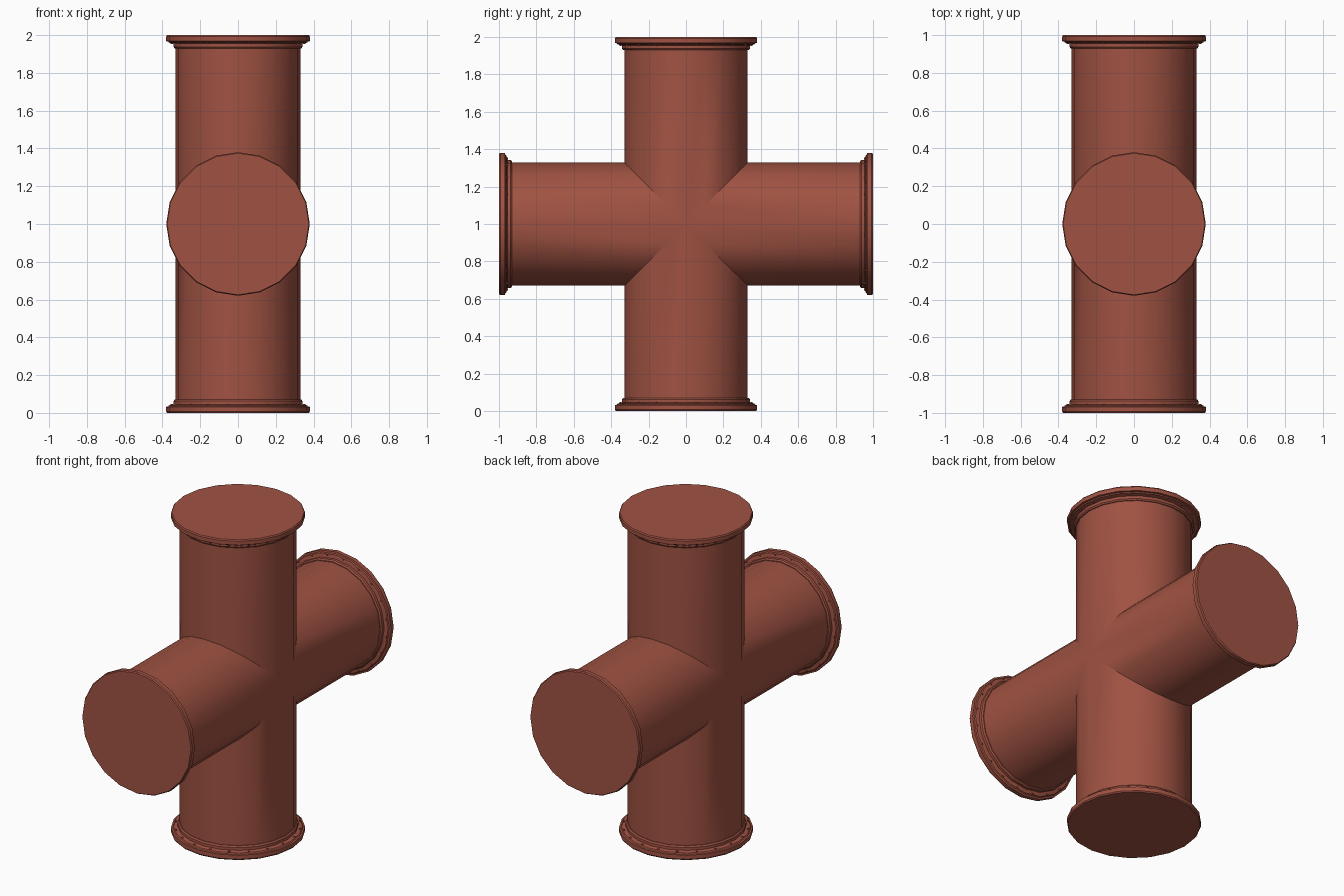
import bpy, bmesh, math
from mathutils import Matrix, Vector

cube = bpy.data.objects.get("Cube")
if cube:
    bpy.data.objects.remove(cube)

SIDES = 20
PIPE_R = 0.33
CENTRE = Matrix.Translation((0, 0, 1))

red = bpy.data.materials.new("rust_red")
red.use_nodes = True
colour = (0.35, 0.085, 0.055, 1)
red.diffuse_color = colour
red.node_tree.nodes["Principled BSDF"].inputs["Base Color"].default_value = colour


def finish(name, bm, matrix):
    bmesh.ops.remove_doubles(bm, verts=bm.verts, dist=0.0005)
    bmesh.ops.recalc_face_normals(bm, faces=bm.faces)
    mesh = bpy.data.meshes.new(name)
    bm.to_mesh(mesh)
    bm.free()
    mesh.materials.append(red)
    obj = bpy.data.objects.new(name, mesh)
    obj.matrix_world = matrix
    bpy.context.collection.objects.link(obj)
    bpy.ops.object.select_all(action='DESELECT')
    obj.select_set(True)
    bpy.context.view_layer.objects.active = obj
    bpy.ops.object.shade_smooth_by_angle(angle=math.radians(30))
    return obj


def ring(bm, radius, height):
    """Circle of vertices; height may depend on the point's y."""
    verts = []
    for i in range(SIDES):
        a = math.tau * i / SIDES
        x, y = radius * math.cos(a), radius * math.sin(a)
        verts.append(bm.verts.new((x, y, height(y))))
    return verts


def bridge(bm, low, high):
    for i in range(SIDES):
        j = (i + 1) % SIDES
        bm.faces.new((low[i], low[j], high[j], high[i]))


def quarter_turn(k):
    return Matrix.Rotation(k * math.pi / 2, 4, 'X')


# Cross pipe: four arms mitred where they meet
bm = bmesh.new()
for k in range(4):
    inner = ring(bm, PIPE_R, abs)
    outer = ring(bm, PIPE_R, lambda y: 0.97)
    bridge(bm, inner, outer)
    bmesh.ops.transform(bm, matrix=quarter_turn(k), verts=inner + outer)
finish("cross_pipe", bm, CENTRE)

# Stepped flange with closed end: radius, distance from centre
PROFILE = [(0.328, 0.93), (0.335, 0.93), (0.342, 0.938), (0.342, 0.955),
           (0.365, 0.96), (0.37, 0.966), (0.38, 0.968), (0.38, 0.993), (0.375, 1)]

for k, side in enumerate(("top", "front", "bottom", "back")):
    turn = CENTRE @ quarter_turn(k)
    bm = bmesh.new()
    rings = [ring(bm, r, lambda y, h=h: h) for r, h in PROFILE]
    for low, high in zip(rings, rings[1:]):
        bridge(bm, low, high)
    bm.faces.new(rings[-1])
    finish(side + "_flange", bm, turn)

    # Small bolt heads around the back of the flange
    bm = bmesh.new()
    for i in range(SIDES):
        spot = Matrix.Rotation(math.tau * (i + 0.5) / SIDES, 4, 'Z') @ Matrix.Translation((0.355, 0, 0.958))
        bmesh.ops.create_cone(bm, cap_ends=True, segments=6, radius1=0.006,
                              radius2=0.006, depth=0.01, matrix=spot)
    finish(side + "_bolts", bm, turn)
